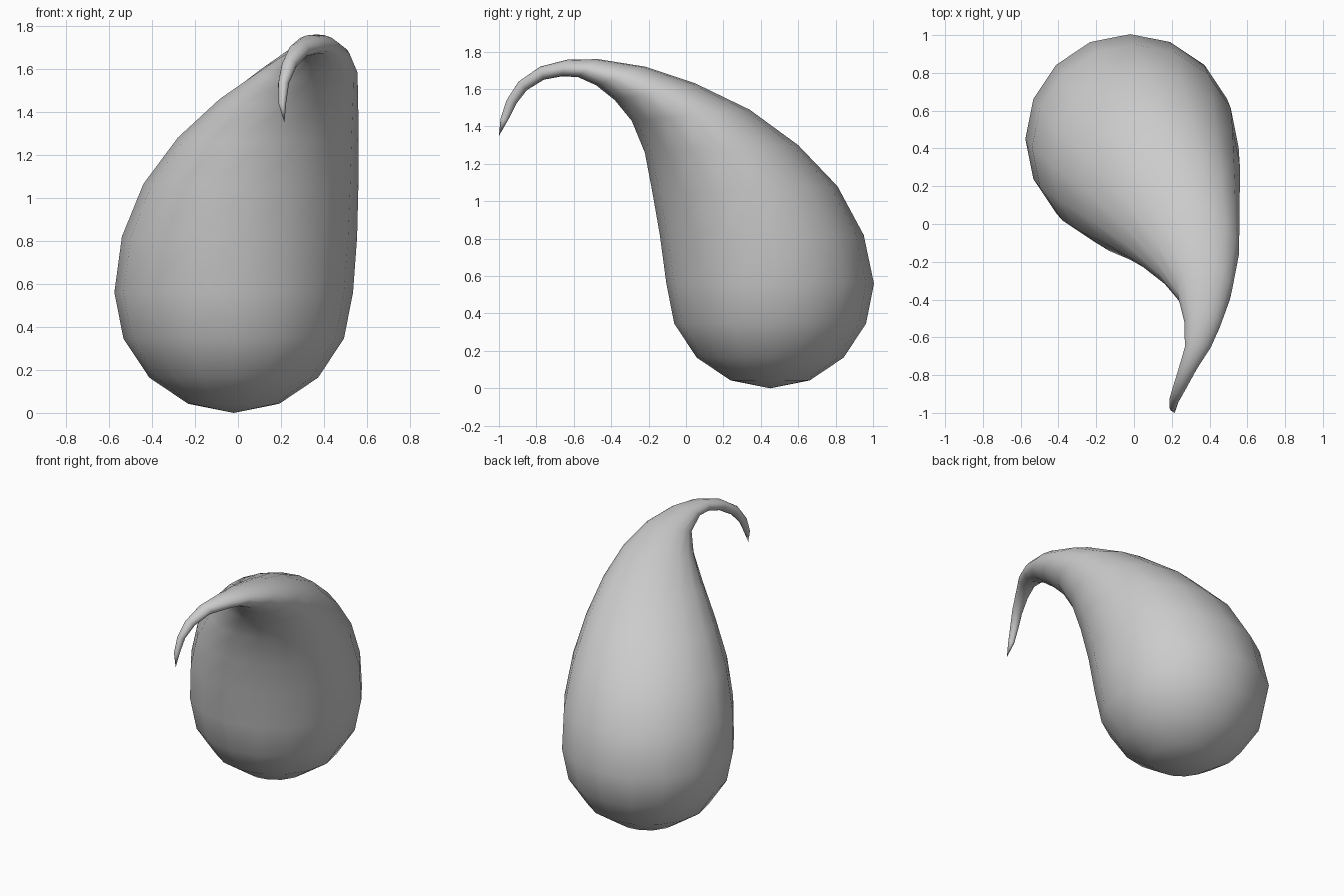
import bpy, bmesh, math
from mathutils import Vector

if "Cube" in bpy.data.objects:
    bpy.data.objects.remove(bpy.data.objects["Cube"])

SIDES = 16
CX, CY, R = -0.02, 0.45, 0.555

# Cross-sections above the round base:
# centre x, half width in x, outer edge (y, z), inner edge (y, z)
SECTIONS = [
    (0.007, 0.547, 0.95, 0.82, -0.14, 0.82),
    (0.06, 0.50, 0.81, 1.08, -0.18, 1.05),
    (0.14, 0.42, 0.60, 1.30, -0.22, 1.26),
    (0.237, 0.322, 0.34, 1.49, -0.29, 1.43),
    (0.325, 0.23, 0.05, 1.63, -0.38, 1.54),
    (0.372, 0.147, -0.22, 1.72, -0.48, 1.62),
    (0.365, 0.097, -0.47, 1.76, -0.58, 1.665),
    (0.338, 0.069, -0.635, 1.757, -0.67, 1.667),
    (0.283, 0.048, -0.78, 1.72, -0.76, 1.65),
    (0.238, 0.035, -0.895, 1.64, -0.85, 1.595),
    (0.212, 0.025, -0.96, 1.54, -0.905, 1.525),
    (0.206, 0.018, -0.992, 1.44, -0.948, 1.44),
]

bm = bmesh.new()


def add_ring(centre, across, along):
    ring = []
    for i in range(SIDES):
        a = 2 * math.pi * i / SIDES
        ring.append(bm.verts.new(centre + across * math.cos(a) + along * math.sin(a)))
    return ring


# Round base: lower half of a sphere
rings = []
for k in range(1, 5):
    a = k * math.pi / 8
    r = R * math.sin(a)
    rings.append(add_ring(Vector((CX, CY, 0.56 - 0.56 * math.cos(a))),
                          Vector((r, 0, 0)), Vector((0, r, 0))))

# Body narrowing into the curled tail
for x, half, oy, oz, iy, iz in SECTIONS:
    rings.append(add_ring(Vector((x, (oy + iy) / 2, (oz + iz) / 2)),
                          Vector((half, 0, 0)),
                          Vector((0, (oy - iy) / 2, (oz - iz) / 2))))

# Skin between rings
for lower, upper in zip(rings, rings[1:]):
    for i in range(SIDES):
        j = (i + 1) % SIDES
        bm.faces.new((lower[i], lower[j], upper[j], upper[i]))

# Closed bottom pole and tail tip
bottom = bm.verts.new((CX, CY, 0))
tip = bm.verts.new((0.216, -1.0, 1.35))
for i in range(SIDES):
    j = (i + 1) % SIDES
    bm.faces.new((bottom, rings[0][j], rings[0][i]))
    bm.faces.new((tip, rings[-1][i], rings[-1][j]))

bmesh.ops.recalc_face_normals(bm, faces=bm.faces)
for f in bm.faces:
    f.smooth = True
mesh = bpy.data.meshes.new("curled_drop")
bm.to_mesh(mesh)
bm.free()
bpy.context.collection.objects.link(bpy.data.objects.new("curled_drop", mesh))
